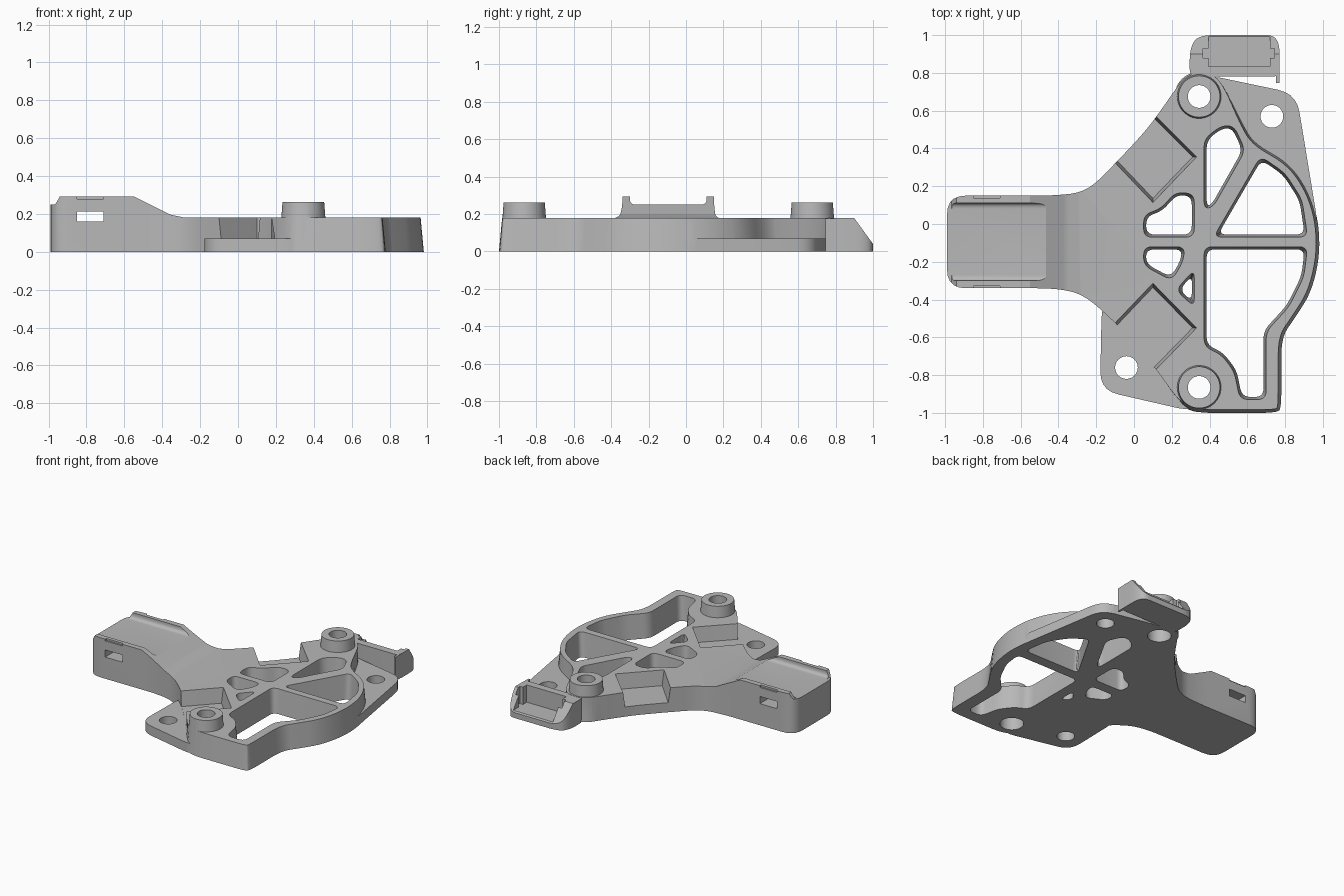
import bpy
import bmesh
import math
from mathutils import Vector

cube = bpy.data.objects.get("Cube")
if cube:
    bpy.data.objects.remove(cube, do_unlink=True)

grey = bpy.data.materials.new("plain_grey")
grey.use_nodes = True
grey.diffuse_color = (.48, .48, .48, 1)
grey.node_tree.nodes["Principled BSDF"].inputs["Base Color"].default_value = (.48, .48, .48, 1)

# How a profile (u, v) swept along w sits in space
AXES = {
    "x": lambda u, v, w: (w, u, v),
    "y": lambda u, v, w: (u, w, v),
    "z": lambda u, v, w: (u, v, w),
}


def neighbours(pts):
    n = len(pts)
    return [(pts[i - 1], pts[i], pts[(i + 1) % n]) for i in range(n)]


def inset(pts, dist, rule):
    """Move the edges of a counter-clockwise polygon inwards."""
    result = []
    for a, p, b in neighbours(pts):
        e, f = (p - a).normalized(), (b - p).normalized()
        m, n = Vector((-e.y, e.x)), Vector((-f.y, f.x))
        shift = (m + n) * dist / max(1 + m.dot(n), .3)
        result.append(p + shift if rule(p) else p.copy())
    return result


def rounded(pts, radius):
    """Replace every corner by a short curve."""
    if not radius:
        return pts
    result = []
    for a, p, b in neighbours(pts):
        start = p + (a - p).normalized() * min(radius, .48 * (a - p).length)
        end = p + (b - p).normalized() * min(radius, .48 * (b - p).length)
        for i in range(6):
            t = i / 5
            result.append(start * (1 - t) ** 2 + p * 2 * t * (1 - t) + end * t * t)
    return result


def prism(name, pts, w0, w1, radius=0, draft=0, axis="z", rule=lambda p: True):
    """Sweep a rounded polygon from w0 to w1, drawn in by draft at w1."""
    pts = [Vector(p) for p in pts]
    if sum(a.x * b.y - b.x * a.y for a, b, _ in neighbours(pts)) < 0:
        pts.reverse()
    place = AXES[axis]
    first = rounded(pts, radius)
    last = rounded(inset(pts, draft, rule), radius)
    bm = bmesh.new()
    low = [bm.verts.new(place(p.x, p.y, w0)) for p in first]
    high = [bm.verts.new(place(p.x, p.y, w1)) for p in last]
    bm.faces.new(low)
    bm.faces.new(high)
    for i in range(len(low)):
        j = (i + 1) % len(low)
        bm.faces.new((low[i], low[j], high[j], high[i]))
    bmesh.ops.recalc_face_normals(bm, faces=bm.faces)
    mesh = bpy.data.meshes.new(name)
    bm.to_mesh(mesh)
    bm.free()
    mesh.materials.append(grey)
    obj = bpy.data.objects.new(name, mesh)
    bpy.context.scene.collection.objects.link(obj)
    return obj


def box(name, x0, x1, y0, y1, z0, z1):
    return prism(name, [(x0, y0), (x1, y0), (x1, y1), (x0, y1)], z0, z1)


def post(name, centre, r, w0, w1, draft=0):
    x, y = centre
    ring = [(x + r * math.cos(i * math.tau / 48), y + r * math.sin(i * math.tau / 48))
            for i in range(48)]
    return prism(name, ring, w0, w1, draft=draft)


def combine(obj, other, operation):
    mod = obj.modifiers.new(operation.lower(), "BOOLEAN")
    mod.operation, mod.solver, mod.object = operation, "EXACT", other
    bpy.context.view_layer.objects.active = obj
    bpy.ops.object.modifier_apply(modifier=mod.name)
    bpy.data.objects.remove(other, do_unlink=True)


def finish(obj):
    bpy.ops.object.select_all(action="DESELECT")
    obj.select_set(True)
    bpy.context.view_layer.objects.active = obj
    bpy.ops.object.shade_smooth_by_angle(angle=math.radians(25))


# Main body: arm, web and curved rim in one outline
outline = [
    (-.99, -.34), (-.42, -.34), (-.27, -.37), (-.1, -.52), (.12, -.77), (.23, -.93),
    (.31, -1), (.76, -1), (.78, -.97), (.78, -.6), (.85, -.5), (.94, -.36), (.985, -.16),
    (.975, .03), (.92, .19), (.82, .33), (.64, .43), (.58, .53), (.47, .74), (.41, .8),
    (.28, .8), (.12, .57), (.05, .48), (-.1, .32), (-.25, .17), (-.42, .15), (-.99, .15),
]
body = prism("mount_body", outline, 0, .32, .1, .03, rule=lambda p: p.x > .3 and p.y < .7)
side = [(-1.1, -.1), (1.2, -.1), (1.2, .18), (-.28, .18), (-.36, .197), (-.55, .293),
        (-.94, .293), (-.965, .25), (-1.1, .25)]
combine(body, prism("side_profile", side, -1.5, 1.5, axis="y"), "INTERSECT")

# Thin mounting flanges
lower = [(-.17, -.4), (-.18, -.88), (.33, -.997), (.5, -.8), (.3, -.4), (0, -.3)]
upper = [(.36, .795), (.86, .69), (.98, -.04), (.8, .1), (.5, .4)]
for pts in (lower, upper):
    combine(body, prism("flange", pts, 0, .07, .1), "UNION")

# Screw bosses
bosses = [(.345, .675), (.345, -.865)]
for centre in bosses:
    combine(body, post("boss", centre, .13, .002, .262, .02), "UNION")

# Weight-saving openings
openings = [
    [(.37, .08), (.42, .09), (.59, .39), (.53, .52), (.46, .52), (.37, .45)],
    [(.42, -.07), (.92, -.07), (.89, .13), (.8, .27), (.67, .36)],
    [(.37, -.12), (.92, -.12), (.9, -.28), (.82, -.44), (.7, -.57), (.7, -.93), (.56, -.93),
     (.53, -.78), (.46, -.69), (.37, -.65)],
    [(.05, -.07), (.32, -.07), (.32, .16), (.22, .17), (.14, .08), (.05, .05)],
    [(.05, -.12), (.27, -.12), (.26, -.2), (.2, -.3), (.05, -.22)],
    [(.22, -.35), (.32, -.24), (.32, -.44)],
]
for pts in openings:
    combine(body, prism("opening", pts, .19, -.01, .045, .015), "DIFFERENCE")

# Diagonal notches
upper_notch = [(-.1, .32), (.1, .11), (.335, .355), (.12, .57), (-.1, .7), (-.3, .5)]
lower_notch = [(-.1, -.52), (.1, -.31), (.335, -.55), (.12, -.77), (-.1, -.95), (-.3, -.72)]
for pts in (upper_notch, lower_notch):
    combine(body, prism("notch", pts, .2, .071, 0, .018), "DIFFERENCE")

# Screw holes, with wider seats under the bosses
for centre in bosses + [(.73, .57), (-.04, -.76)]:
    combine(body, post("hole", centre, .06, -.1, .4), "DIFFERENCE")
for centre in bosses:
    combine(body, post("seat", centre, .08, -.1, .1), "DIFFERENCE")

# Arm trough, cross slot and small side nicks
trough = [(-.3, .25), (.11, .25), (.11, .4), (-.3, .4)]
combine(body, prism("trough", trough, -1.2, -.3, .03, axis="x"), "DIFFERENCE")
combine(body, box("slot", -.85, -.71, -.5, .4, .16, .213), "DIFFERENCE")
for y0, y1 in ((.137, .3), (-.5, -.327)):
    combine(body, box("nick", -.85, -.71, y0, y1, .28, .4), "DIFFERENCE")
finish(body)

# Open tray at the back
tray_outline = [(.295, .78), (.77, .78), (.77, .95), (.74, 1), (.38, 1), (.32, .98), (.295, .91)]
tray = prism("rear_tray", tray_outline, 0, .3, .04)
slope = [(.6, -.1), (1.1, -.1), (1.1, .04), (1, .04), (.9, .178), (.6, .178)]
combine(tray, prism("tray_slope", slope, 0, 1, axis="x"), "INTERSECT")
combine(tray, box("tray_pocket", .395, .72, .835, 1.1, .05, .4), "DIFFERENCE")
for x0, x1 in ((.365, .41), (.7, .745)):
    combine(tray, box("tray_groove", x0, x1, .88, .93, .05, .4), "DIFFERENCE")
combine(tray, box("tray_lip", .753, .769, .747, .82, .001, .177), "UNION")
finish(tray)
